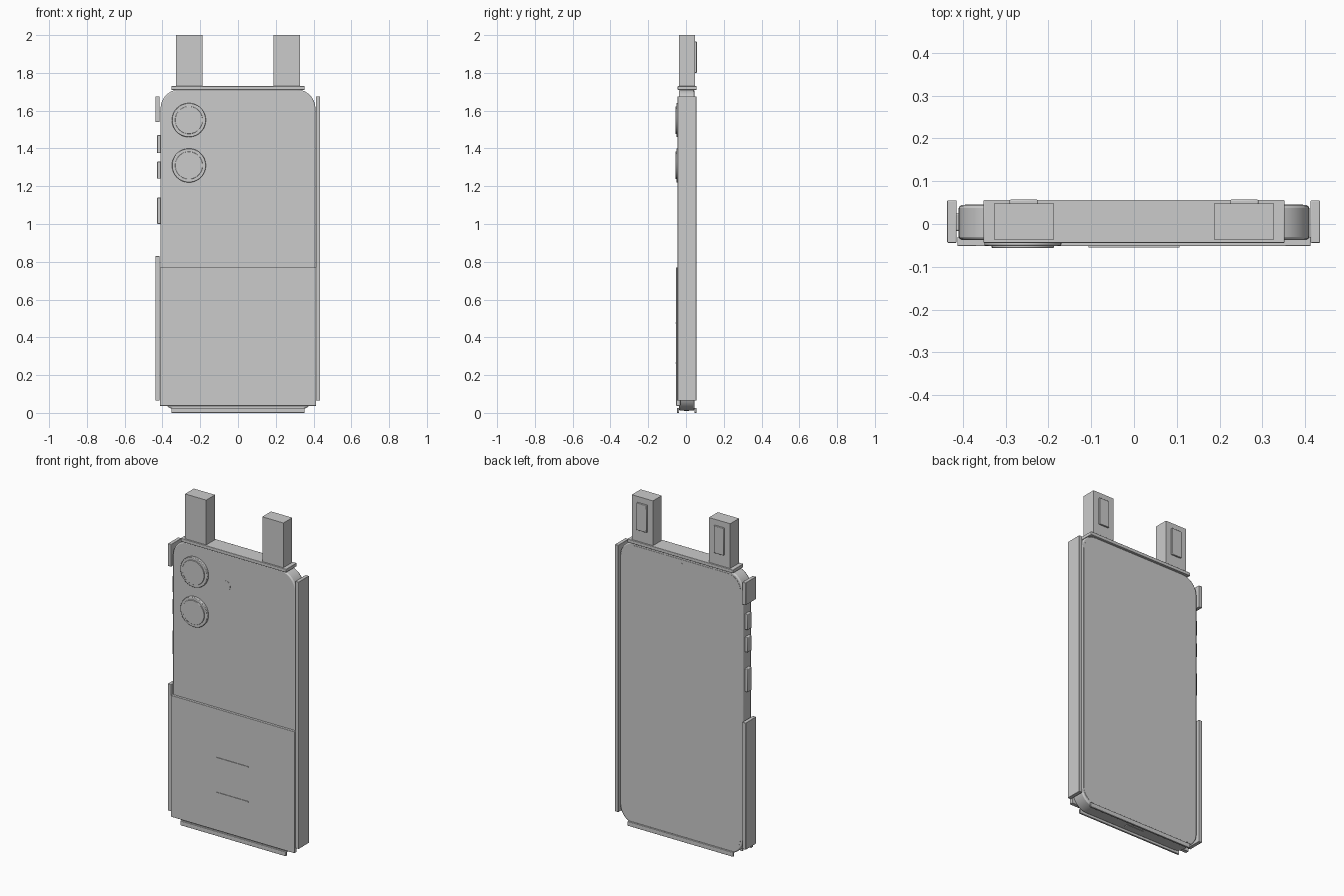
import bpy, bmesh, math

if "Cube" in bpy.data.objects:
    bpy.data.objects.remove(bpy.data.objects["Cube"])


def finish(bm, name, bevel):
    bmesh.ops.recalc_face_normals(bm, faces=bm.faces[:])
    mesh = bpy.data.meshes.new(name)
    bm.to_mesh(mesh)
    bm.free()
    ob = bpy.data.objects.new(name, mesh)
    bpy.context.collection.objects.link(ob)
    if bevel:
        m = ob.modifiers.new("bevel", 'BEVEL')
        m.width = bevel
        m.segments = 2
        m.limit_method = 'ANGLE'
        m.angle_limit = math.radians(40)
    bpy.context.view_layer.objects.active = ob
    ob.select_set(True)
    bpy.ops.object.shade_smooth_by_angle(angle=math.radians(30))
    ob.select_set(False)
    return ob


def prism(name, pts, y0, y1, bevel=0.0):
    """Extrude an x-z outline from y0 to y1."""
    bm = bmesh.new()
    f = bm.faces.new([bm.verts.new((x, y0, z)) for x, z in pts])
    r = bmesh.ops.extrude_face_region(bm, geom=[f])
    verts = [g for g in r['geom'] if isinstance(g, bmesh.types.BMVert)]
    bmesh.ops.translate(bm, verts=verts, vec=(0, y1 - y0, 0))
    return finish(bm, name, bevel)


def box(name, x0, x1, y0, y1, z0, z1, bevel=0.0):
    return prism(name, [(x0, z0), (x1, z0), (x1, z1), (x0, z1)], y0, y1, bevel)


def rounded(x0, x1, z0, z1, r, n=8):
    pts = []
    for i, (cx, cz) in enumerate([(x1 - r, z1 - r), (x0 + r, z1 - r),
                                  (x0 + r, z0 + r), (x1 - r, z0 + r)]):
        for k in range(n + 1):
            a = math.pi / 2 * (i + k / n)
            pts.append((cx + r * math.cos(a), cz + r * math.sin(a)))
    return pts


def disc(name, x, z, r, y0, y1, bevel=0.0, n=48):
    pts = [(x + r * math.cos(2 * math.pi * k / n),
            z + r * math.sin(2 * math.pi * k / n)) for k in range(n)]
    return prism(name, pts, y0, y1, bevel)


# Handset body and screen
prism("handset_body", rounded(-0.41, 0.41, 0.012, 1.712, 0.1), -0.037, 0.044, 0.007)
prism("screen", rounded(-0.395, 0.395, 0.03, 1.695, 0.085), 0.04, 0.0455)
disc("selfie_lens", 0, 1.665, 0.01, 0.044, 0.046, n=24)
prism("charging_port", rounded(-0.06, 0.06, 0.010, 0.02, 0.004, 3), -0.01, 0.015)

# Rear cameras and flash
for i, z in enumerate((1.55, 1.31)):
    disc(f"camera_ring_{i}", -0.26, z, 0.09, -0.051, -0.03, 0.003)
    disc(f"camera_lens_{i}", -0.26, z, 0.073, -0.056, -0.03, 0.002)
disc("flash", -0.055, 1.52, 0.03, -0.038, -0.03, n=32)

# Side buttons
for i, (z0, z1) in enumerate(((1.375, 1.47), (1.24, 1.33), (1.0, 1.14))):
    box(f"side_button_{i}", -0.428, -0.40, -0.016, 0.024, z0, z1, 0.003)

# Side rails: full on the right, split around the buttons on the left
for name, x0, x1, z0, z1 in (("right_rail", 0.413, 0.435, 0.065, 1.675),
                             ("left_rail_lower", -0.437, -0.415, 0.065, 0.83),
                             ("left_rail_upper", -0.437, -0.415, 1.54, 1.675)):
    box(name, x0, x1, -0.044, 0.055, z0, z1, 0.002)

# Top bar and bottom lips
box("top_bar", -0.352, 0.352, -0.044, 0.056, 1.71, 1.73, 0.002)
box("bottom_lip_front", -0.352, 0.352, -0.047, -0.036, 0.0, 0.027, 0.002)
box("bottom_lip_back", -0.352, 0.352, 0.044, 0.055, 0.0, 0.027, 0.002)

# Card pocket with two slots
box("card_pocket", -0.413, 0.413, -0.052, -0.03, 0.037, 0.77, 0.002)
for i, z in enumerate((0.475, 0.265)):
    box(f"card_slot_{i}", -0.106, 0.106, -0.0555, -0.05, z - 0.003, z + 0.003)

# Upright posts with pads on the back
for side, s in (("left", -1), ("right", 1)):
    xs = sorted((s * 0.187, s * 0.328))
    box(f"{side}_post", *xs, -0.036, 0.048, 1.725, 2.0)
    xs = sorted((s * 0.224, s * 0.291))
    box(f"{side}_post_pad", *xs, 0.045, 0.057, 1.80, 1.965, 0.003)
